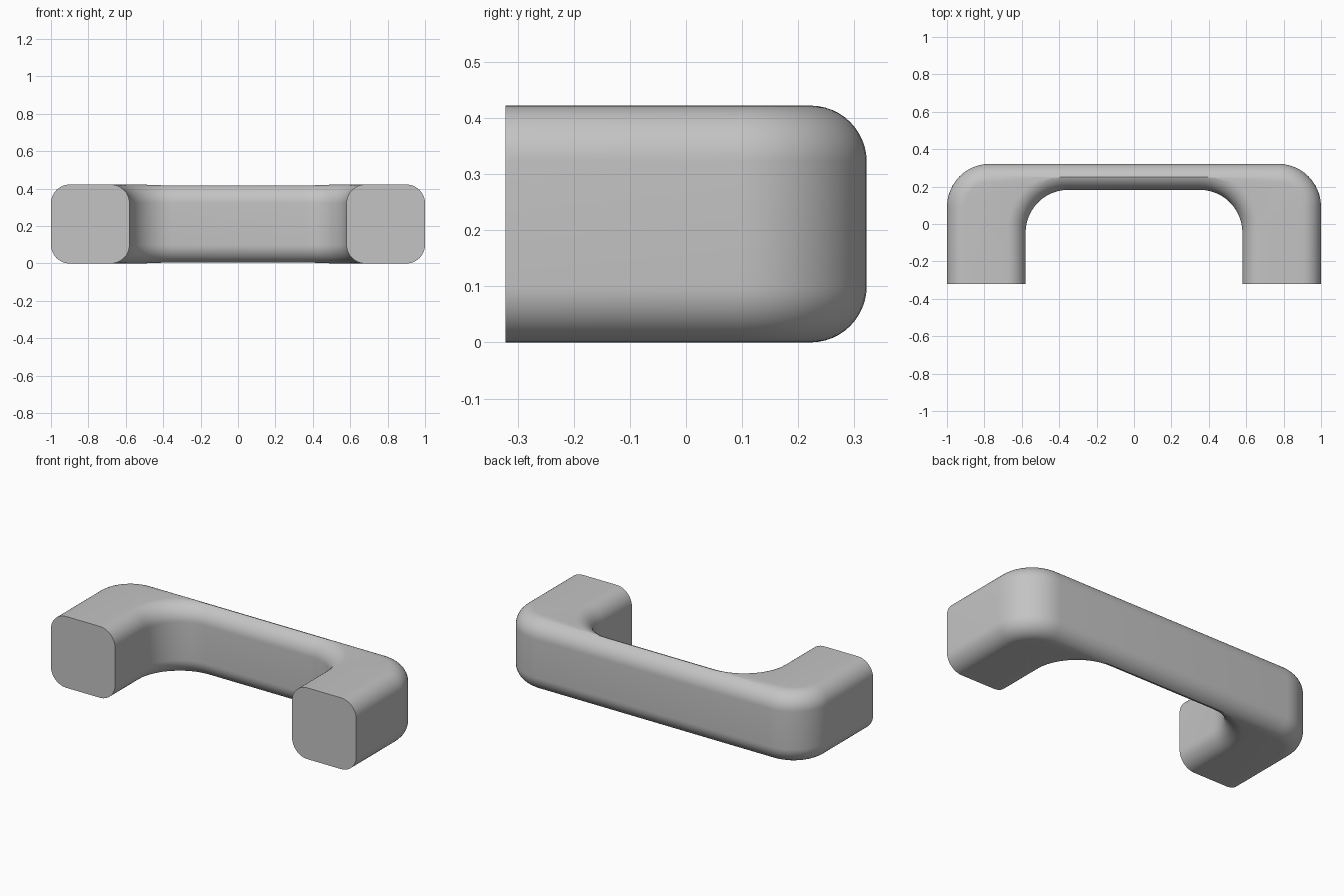
import bpy, bmesh
from math import sin, cos, pi

cube = bpy.data.objects.get("Cube")
if cube:
    bpy.data.objects.remove(cube)

HEIGHT = 0.422
FILLET = 0.1
BACK = 0.322
FRONT = -0.322
CORNER = 0.23
STEPS = 12

grey = bpy.data.materials.new("satin grey")
grey.use_nodes = True
colour = (0.55, 0.55, 0.55, 1)
grey.diffuse_color = colour
grey.node_tree.nodes["Principled BSDF"].inputs["Base Color"].default_value = colour


def arch(half_width, back, front, radius):
    """Outline with two rounded back corners, open end at the front."""
    arc = [i * pi / 2 / STEPS for i in range(STEPS + 1)]
    right = [(half_width, front)]
    right += [(half_width - radius + radius * cos(a),
               back - radius + radius * sin(a)) for a in arc]
    return right + [(-x, y) for x, y in reversed(right)]


def stacked_solid(name, levels, outline):
    """Solid lofted through one outline per (inset, z) level."""
    bm = bmesh.new()
    rings = [[bm.verts.new((x, y, z)) for x, y in outline(inset)]
             for inset, z in levels]
    for low, high in zip(rings, rings[1:]):
        for i in range(len(low)):
            j = (i + 1) % len(low)
            bm.faces.new((low[i], low[j], high[j], high[i]))
    bm.faces.new(rings[0][::-1])
    bm.faces.new(rings[-1])
    bmesh.ops.recalc_face_normals(bm, faces=bm.faces)
    mesh = bpy.data.meshes.new(name)
    bm.to_mesh(mesh)
    bm.free()
    mesh.materials.append(grey)
    obj = bpy.data.objects.new(name, mesh)
    bpy.context.collection.objects.link(obj)
    return obj


# Quarter-round edge, repeated upside down at the top
angles = [i * pi / 2 / STEPS for i in range(STEPS + 1)]
bottom = [(FILLET * (1 - sin(a)), FILLET * (1 - cos(a))) for a in angles]
levels = bottom + [(d, HEIGHT - z) for d, z in reversed(bottom)]

# Outer block with rounded edges
handle = stacked_solid("pull_handle", levels, lambda d: arch(
    1 - d, BACK - d, FRONT, CORNER - d))

# Finger opening, flared so that it rounds the inner edges
flared = [(FILLET, -0.1)] + levels + [(FILLET, HEIGHT + 0.1)]
opening = stacked_solid("opening_cutter", flared, lambda d: arch(
    0.58 + d, 0.183 + d, FRONT - 0.2, CORNER + d))
opening.hide_render = True

cut = handle.modifiers.new("finger opening", "BOOLEAN")
cut.operation = "DIFFERENCE"
cut.solver = "EXACT"
cut.object = opening

bpy.ops.object.select_all(action="DESELECT")
bpy.context.view_layer.objects.active = handle
handle.select_set(True)
bpy.ops.object.modifier_apply(modifier=cut.name)
bpy.data.objects.remove(opening)
bpy.ops.object.shade_smooth_by_angle(angle=pi / 6)
